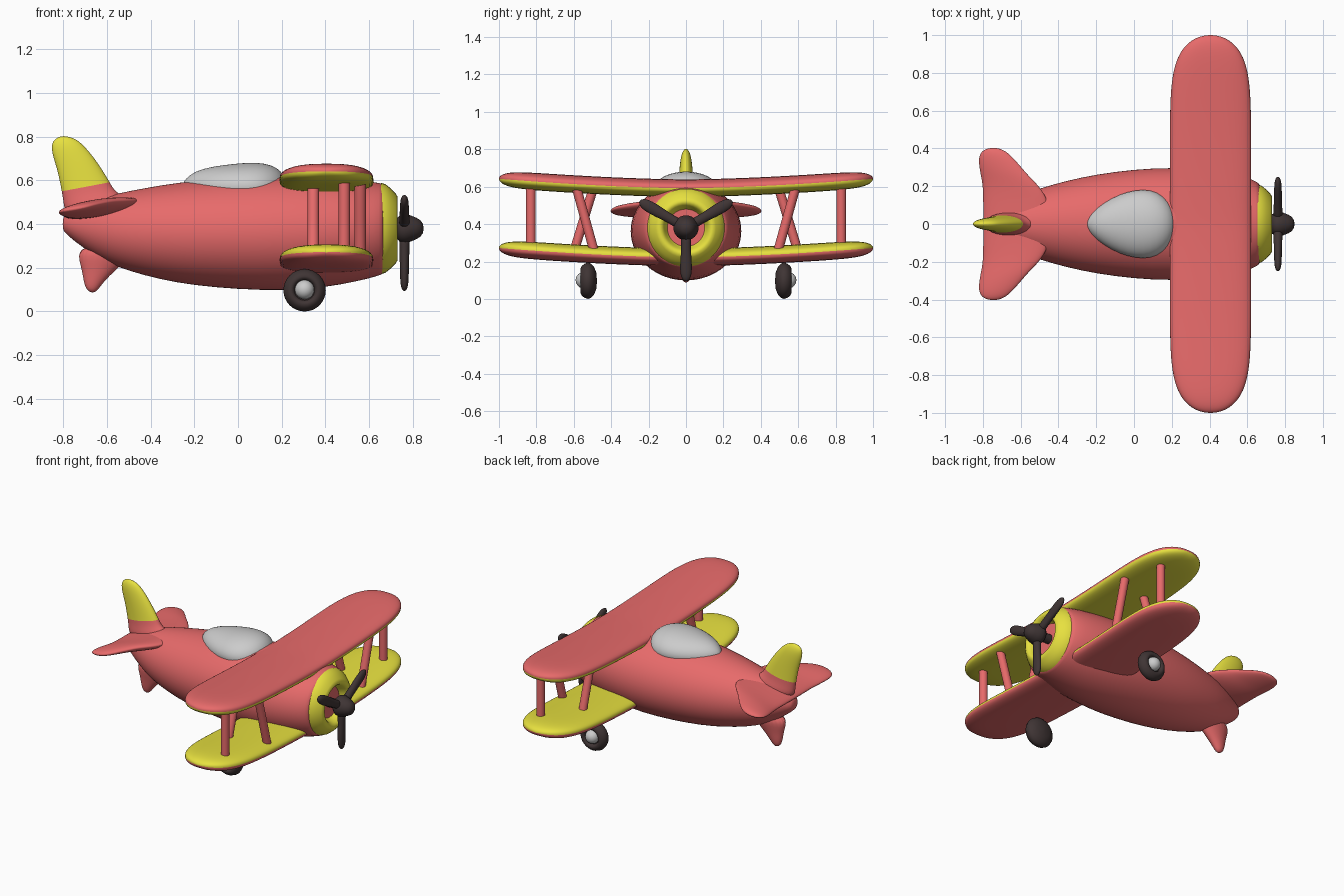
import bpy, bmesh
from math import sin, cos, pi, radians, copysign
from mathutils import Vector as V

if "Cube" in bpy.data.objects:
    bpy.data.objects.remove(bpy.data.objects["Cube"])


def colour(name, rgb):
    m = bpy.data.materials.new(name)
    m.diffuse_color = (*rgb, 1)
    m.use_nodes = True
    m.node_tree.nodes["Principled BSDF"].inputs["Base Color"].default_value = m.diffuse_color
    return m


RED = colour("red", (0.80, 0.145, 0.145))
YELLOW = colour("yellow", (0.80, 0.75, 0.05))
BLACK = colour("black", (0.05, 0.035, 0.035))


def loft(name, stations, mats=(), pick=None, n=24, power=2.0, subsurf=0):
    """Skin (super)elliptic rings, each given as centre, half axis a, half axis b."""
    bm = bmesh.new()
    rings = []
    for c, a, b in stations:
        ring = []
        for j in range(n):
            t = 2 * pi * j / n
            u, v = (copysign(abs(f) ** (2 / power), f) for f in (cos(t), sin(t)))
            ring.append(bm.verts.new(V(c) + V(a) * u + V(b) * v))
        rings.append(ring)
    for i in range(len(rings) - 1):
        for j in range(n):
            k = (j + 1) % n
            f = bm.faces.new((rings[i][j], rings[i][k], rings[i + 1][k], rings[i + 1][j]))
            f.material_index = pick(i, j) if pick else 0
    bm.faces.new(rings[0])
    last = bm.faces.new(rings[-1])
    last.material_index = pick(len(rings) - 2, 0) if pick else 0
    bmesh.ops.recalc_face_normals(bm, faces=bm.faces)
    me = bpy.data.meshes.new(name)
    bm.to_mesh(me)
    bm.free()
    for m in mats:
        me.materials.append(m)
    ob = bpy.data.objects.new(name, me)
    bpy.context.collection.objects.link(ob)
    if subsurf:
        mod = ob.modifiers.new("smooth", 'SUBSURF')
        mod.levels = mod.render_levels = subsurf
    return ob


def flat(rear, front, thick):
    """Station of a fin: rear point, front point, half thickness vector."""
    r, f = V(rear), V(front)
    return (r + f) / 2, (f - r) / 2, V(thick)


# Fuselage: x, top z, bottom z, half width
body = [(-.803, .425, .375, .025), (-.79, .45, .355, .05), (-.70, .505, .283, .10),
        (-.60, .53, .223, .15), (-.50, .552, .184, .19), (-.35, .58, .144, .232),
        (-.20, .60, .118, .264), (0, .62, .10, .291), (.20, .63, .094, .301),
        (.40, .622, .108, .29), (.55, .605, .138, .263), (.63, .592, .158, .237),
        (.662, .586, .17, .215), (.668, .582, .174, .21)]
loft("fuselage", [((x, 0, (t + b) / 2), (0, w, 0), (0, 0, (t - b) / 2)) for x, t, b, w in body],
     [RED], n=32, subsurf=1)


def lathe_x(name, profile, mat, z=.38):
    return loft(name, [((x, 0, z), (0, r, 0), (0, 0, r)) for x, r in profile], [mat], n=40)


# Nose cowl ring (open centre) and propeller hub
cowl = lathe_x("nose_cowl", [(.672, .10), (.69, .11), (.715, .118), (.728, .13), (.731, .145),
                             (.722, .16), (.70, .183), (.675, .203), (.655, .209)], YELLOW)
bm = bmesh.new()
bm.from_mesh(cowl.data)
bmesh.ops.delete(bm, geom=[f for f in bm.faces if len(f.verts) > 4], context='FACES_ONLY')
bm.to_mesh(cowl.data)
bm.free()
lathe_x("propeller_hub", [(.66, .03), (.72, .03), (.73, .05), (.745, .063), (.765, .067), (.79, .06),
                          (.815, .05), (.835, .038), (.846, .022), (.85, .003)], BLACK)

# Propeller blades: distance from hub, half width, half thickness
blade = [(.03, .03, .026), (.08, .025, .024), (.14, .028, .022), (.20, .033, .021),
         (.25, .031, .019), (.275, .021, .014), (.287, .006, .004)]
for k, deg in enumerate((-90, 30, 150)):
    d = V((0, cos(radians(deg)), sin(radians(deg))))
    side = V((0, -d.z, d.y))
    loft(f"propeller_blade_{k + 1}", [(V((.762, 0, .38)) + d * r, side * w, (t, 0, 0))
                                      for r, w, t in blade], [BLACK], n=16, subsurf=1)


# Wings: rounded plan, slight upward curve, one colour above and one below
def wing(name, z, mats):
    st = []
    for i in range(65):
        y = .9999 * sin(pi / 2 * (i / 32 - 1))
        st.append(((.405, y, z + .05 * abs(y) ** 1.6),
                   (.215 * (1 - abs(y) ** 8) ** .5, 0, 0),
                   (0, 0, .047 * (1 - abs(y) ** 16) ** .5)))
    loft(name, st, mats, lambda i, j: 0 if j < 20 else 1, n=40, power=2.6)


wing("upper_wing", .592, (RED, YELLOW))
wing("lower_wing", .222, (YELLOW, RED))

# Wing struts and wheels on both sides
tyre = [(.476, .004), (.48, .045), (.492, .075), (.508, .092), (.525, .097), (.543, .091),
        (.558, .078), (.565, .064), (.56, .052), (.545, .046)]
for s, side in ((-1, "right"), (1, "left")):
    for part, x, y0, y1 in (("outer", .487, .83, .83), ("front", .56, .49, .59),
                            ("rear", .345, .60, .49)):
        loft(f"{part}_strut_{side}", [((x, s * y, z), (.026, 0, 0), (0, .026, 0))
                                      for y, z in ((y0, .25), (y1, .61))], [RED], n=20)
    loft(f"wheel_{side}", [((.305, s * y, .097), (r, 0, 0), (0, 0, r)) for y, r in tyre],
         [BLACK], n=32)
    bpy.ops.mesh.primitive_uv_sphere_add(segments=24, ring_count=16, radius=.044,
                                         location=(.305, s * .546, .10))
    bpy.context.object.name = f"wheel_hub_{side}"

# Canopy: x, half width, top z
canopy = [(-.25, .008, .59), (-.24, .04, .607), (-.20, .085, .642), (-.12, .138, .664),
          (-.03, .174, .675), (.05, .185, .683), (.12, .173, .68), (.18, .128, .66),
          (.21, .075, .625), (.221, .015, .59)]
loft("canopy", [((x, 0, .572), (0, w, 0), (0, 0, t - .572)) for x, w, t in canopy],
     n=32, subsurf=1)

# Tail fin: rear x, z, front x, z, half thickness
fin = [(-.79, .42, -.48, .50, .075), (-.80, .50, -.565, .55, .052), (-.806, .54, -.582, .585, .046),
       (-.825, .64, -.628, .66, .039), (-.845, .70, -.667, .715, .034),
       (-.857, .755, -.708, .762, .028), (-.845, .787, -.742, .79, .018),
       (-.812, .803, -.785, .803, .005)]
loft("tail_fin", [flat((a, 0, b), (c, 0, d), (0, t, 0)) for a, b, c, d, t in fin],
     (RED, YELLOW), lambda i, j: 0 if i < 2 else 1, subsurf=2)

# Tailplane: y, rear x, z, front x, z, half thickness
half = [(.10, -.80, .44, -.44, .505, .038), (.19, -.80, .442, -.49, .508, .035),
        (.25, -.81, .445, -.553, .507, .031), (.30, -.82, .45, -.595, .50, .028),
        (.36, -.824, .455, -.648, .49, .022), (.392, -.80, .462, -.688, .48, .014),
        (.403, -.76, .468, -.728, .472, .004)]
full = [(-r[0], *r[1:]) for r in reversed(half)] + half
loft("tailplane", [flat((a, y, b), (c, y, d), (0, 0, t)) for y, a, b, c, d, t in full],
     [RED], subsurf=2)

# Tail skid under the fuselage: z, rear x, front x, half thickness
skid = [(.31, -.75, -.44, .07), (.20, -.717, -.548, .042), (.15, -.709, -.602, .033),
        (.112, -.70, -.632, .025), (.095, -.688, -.646, .016), (.087, -.672, -.66, .004)]
loft("tail_skid", [flat((a, 0, z), (c, 0, z), (0, t, 0)) for z, a, c, t in skid],
     [RED], subsurf=2)

# Smooth shading everywhere
for ob in bpy.context.collection.objects:
    ob.select_set(True)
    bpy.context.view_layer.objects.active = ob
bpy.ops.object.shade_smooth_by_angle(angle=radians(50))
